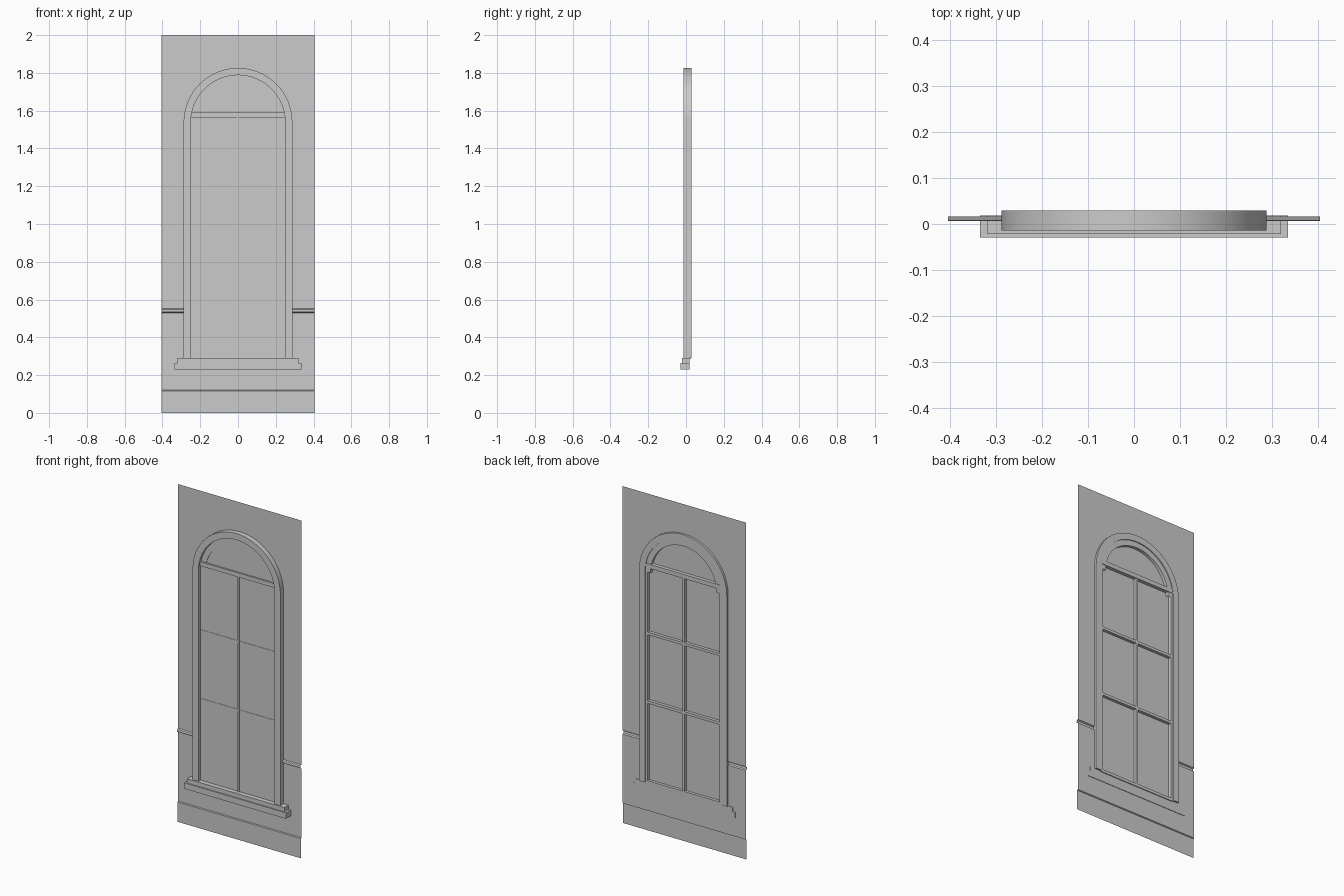
import bpy, bmesh, math

if "Cube" in bpy.data.objects:
    bpy.data.objects.remove(bpy.data.objects["Cube"])

HALF_W, SPRING = 0.405, 1.538      # wall half width, height where the arch begins
WALL_Y, SEG = 0.016, 32


def finish(name, bm, smooth=False):
    bmesh.ops.remove_doubles(bm, verts=bm.verts, dist=1e-5)
    me = bpy.data.meshes.new(name)
    bm.to_mesh(me)
    bm.free()
    ob = bpy.data.objects.new(name, me)
    bpy.context.collection.objects.link(ob)
    if smooth:
        bpy.ops.object.select_all(action='DESELECT')
        ob.select_set(True)
        bpy.context.view_layer.objects.active = ob
        bpy.ops.object.shade_smooth_by_angle(angle=math.radians(30))
    return ob


def box(name, x0, x1, y0, y1, z0, z1):
    bm = bmesh.new()
    bmesh.ops.create_cube(bm, size=1)
    for v in bm.verts:
        v.co = ((x0 + x1) / 2 + v.co.x * (x1 - x0),
                (y0 + y1) / 2 + v.co.y * (y1 - y0),
                (z0 + z1) / 2 + v.co.z * (z1 - z0))
    return finish(name, bm)


def arch_path(r, base):
    """Outline up the right side, over the arch and down the left."""
    arc = [(r * math.cos(math.pi * i / SEG), SPRING + r * math.sin(math.pi * i / SEG))
           for i in range(SEG + 1)]
    return [(r, base)] + arc + [(-r, base)]


def arch_band(name, r0, r1, base, y0, y1):
    """Rectangular section swept along the arch outline."""
    bm = bmesh.new()
    rings = []
    for (xi, zi), (xo, zo) in zip(arch_path(r0, base), arch_path(r1, base)):
        rings.append([bm.verts.new(c) for c in
                      ((xi, y0, zi), (xo, y0, zo), (xo, y1, zo), (xi, y1, zi))])
    for a, b in zip(rings, rings[1:]):
        for k in range(4):
            j = (k + 1) % 4
            bm.faces.new((a[k], a[j], b[j], b[k]))
    bm.faces.new(rings[0])
    bm.faces.new(rings[-1][::-1])
    bmesh.ops.recalc_face_normals(bm, faces=bm.faces)
    return finish(name, bm, True)


def sheet(bm, pts, y):
    bm.faces.new([bm.verts.new((x, y, z)) for x, z in pts])


# Wall panels, left and right of an arched opening and split at the rail
R_OPEN, Z_OPEN, RAIL0, RAIL1 = 0.27, 0.26, 0.530, 0.552
bm = bmesh.new()
arc = arch_path(R_OPEN, RAIL1)[1:SEG // 2 + 2]
for s in (1, -1):
    low = [(0, 0.12), (HALF_W, 0.12), (HALF_W, RAIL0), (R_OPEN, RAIL0),
           (R_OPEN, Z_OPEN), (0, Z_OPEN)]
    side = [(R_OPEN, RAIL1), (HALF_W, RAIL1), (HALF_W, SPRING), (R_OPEN, SPRING)]
    polys = [low, side]
    # spandrel above the spring line, cut in strips along the arch
    for (xa, za), (xb, zb) in zip(arc, arc[1:]):
        polys.append([(xa, za), (xa, 2.0), (xb, 2.0), (xb, zb)])
    polys.append([(R_OPEN, SPRING), (HALF_W, SPRING), (HALF_W, 2.0), (R_OPEN, 2.0)])
    for p in polys:
        sheet(bm, [(s * x, z) for x, z in (p if s > 0 else p[::-1])], WALL_Y)
finish("wall", bm)


# Open profiles along x: wall rail and skirting
def strip(name, spans, prof):
    bm = bmesh.new()
    for x0, x1 in spans:
        for (ya, za), (yb, zb) in zip(prof, prof[1:]):
            bm.faces.new([bm.verts.new(c) for c in
                          ((x0, ya, za), (x1, ya, za), (x1, yb, zb), (x0, yb, zb))])
    return finish(name, bm)


strip("wall_rail", [(-HALF_W, -R_OPEN), (R_OPEN, HALF_W)],
      [(WALL_Y, RAIL0), (0.008, 0.534), (0.006, 0.541), (0.008, 0.548), (WALL_Y, RAIL1)])
strip("skirting", [(-HALF_W, HALF_W)], [(0.010, 0), (0.010, 0.117), (WALL_Y, 0.12)])

# Outer casing and the lunette sash inside it
arch_band("casing", 0.25, 0.288, 0.29, -0.014, 0.029)
arch_band("lunette_sash", 0.217, 0.252, 1.58, 0.004, 0.024)

# Glass: one arched sheet
bm = bmesh.new()
sheet(bm, arch_path(0.252, 0.28)[::-1], 0.006)
bmesh.ops.recalc_face_normals(bm, faces=bm.faces)
for f in bm.faces:
    if f.normal.y > 0:
        f.normal_flip()
finish("glass", bm)

# Bars: transom, muntins and the sash edges behind the glass
box("transom", -0.252, 0.252, -0.004, 0.027, 1.565, 1.59)
box("vertical_muntin", -0.006, 0.006, -0.001, 0.024, 0.29, 1.565)
for i, z in enumerate((0.768, 1.175)):
    box(f"horizontal_muntin_{i + 1}", -0.252, 0.252, 0.004, 0.024, z - 0.008, z + 0.008)
for s, n in ((-1, "left"), (1, "right")):
    a, b = sorted((s * 0.236, s * 0.252))
    box(f"sash_stile_{n}", a, b, 0.007, 0.024, 0.29, 1.565)
box("sash_bottom_rail", -0.252, 0.252, 0.007, 0.024, 0.285, 0.302)

# Two-step sill
box("sill_upper", -0.32, 0.32, -0.022, 0.019, 0.265, 0.29)
box("sill_lower", -0.335, 0.335, -0.029, 0.019, 0.23, 0.265)
